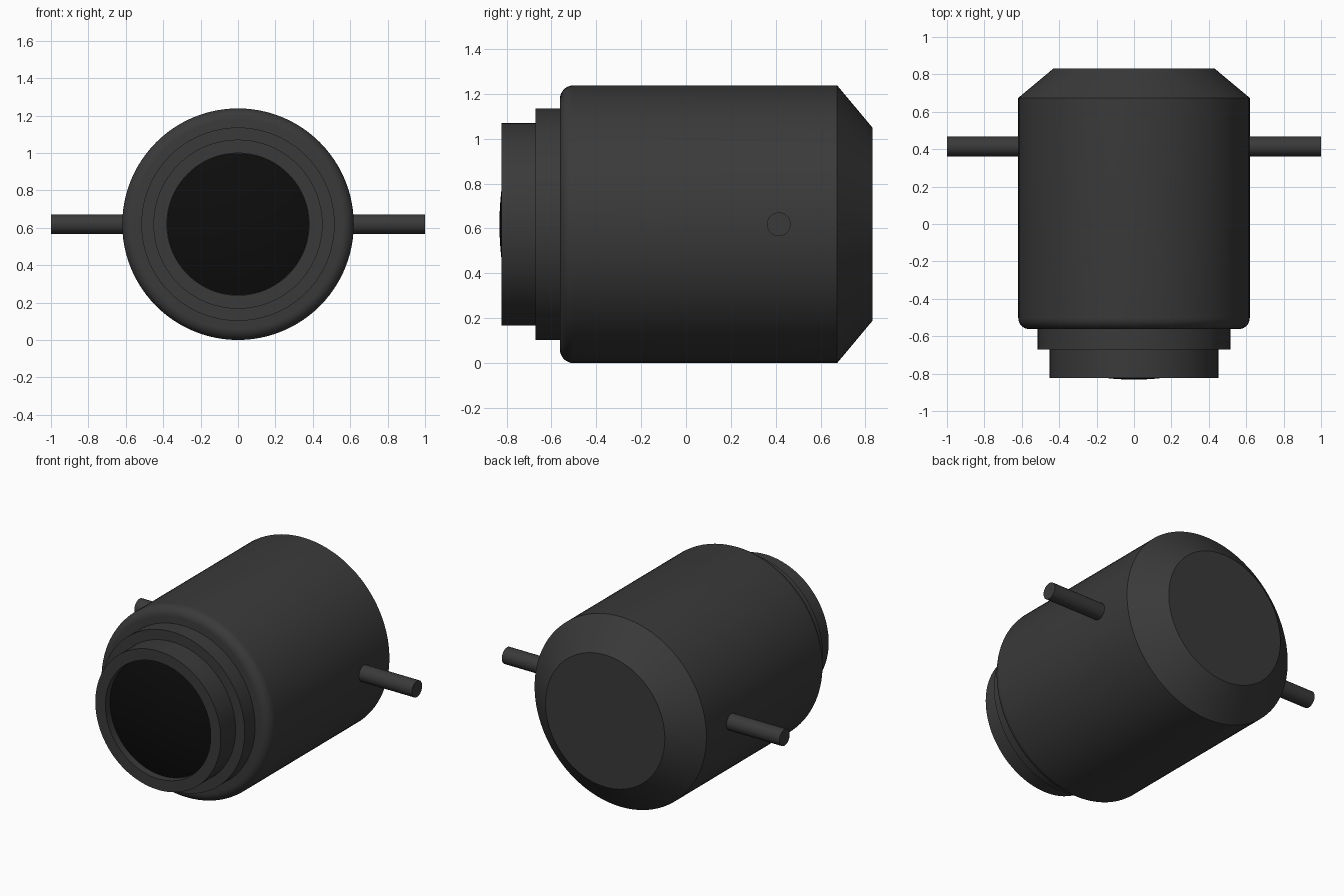
import bpy, bmesh
from math import cos, sin, pi, sqrt, radians
from mathutils import Matrix

if "Cube" in bpy.data.objects:
    bpy.data.objects.remove(bpy.data.objects["Cube"])

R = 0.619      # main body radius, also the axis height
SEG = 96


def material(name, v):
    m = bpy.data.materials.new(name)
    m.diffuse_color = (v, v, v, 1)
    m.use_nodes = True
    m.node_tree.nodes["Principled BSDF"].inputs["Base Color"].default_value = m.diffuse_color
    return m


DARK = material("dark_grey", 0.042)
BLACK = material("black_glass", 0.004)


def finish(bm, name, mat):
    bmesh.ops.remove_doubles(bm, verts=bm.verts, dist=1e-5)
    bmesh.ops.recalc_face_normals(bm, faces=bm.faces)
    me = bpy.data.meshes.new(name)
    bm.to_mesh(me)
    bm.free()
    ob = bpy.data.objects.new(name, me)
    bpy.context.collection.objects.link(ob)
    me.materials.append(mat)
    bpy.ops.object.select_all(action='DESELECT')
    ob.select_set(True)
    bpy.context.view_layer.objects.active = ob
    bpy.ops.object.shade_smooth_by_angle(angle=radians(30))
    return ob


def lathe(name, profile, mat):
    """Spin (radius, y) points around the horizontal y axis at z = R."""
    bm = bmesh.new()
    vs = [bm.verts.new((r, y, R)) for r, y in profile]
    es = [bm.edges.new(p) for p in zip(vs, vs[1:])]
    bmesh.ops.spin(bm, geom=vs + es, cent=(0, 0, R), axis=(0, 1, 0),
                   angle=2 * pi, steps=SEG, use_merge=True)
    return finish(bm, name, mat)


# main body: rounded front edge, chamfered back
f = 0.06
fillet = [(R - f + f * sin(a), -0.562 + f - f * cos(a))
          for a in [i * pi / 16 for i in range(9)]]
lathe("main_body", [(0, -0.562)] + fillet + [(R, 0.674), (0.43, 0.832), (0, 0.832)], DARK)

# stepped front collar and lens ring
lathe("collar", [(0, -0.67), (0.517, -0.67), (0.517, -0.55), (0, -0.55)], DARK)
lathe("lens_ring", [(0.38, -0.76), (0.38, -0.823), (0.452, -0.823), (0.452, -0.66),
                    (0.38, -0.66)], DARK)

# shallow domed lens with black edge
S = 1.3
dome = [(0.379 * i / 10, -0.832 + S - sqrt(S * S - (0.379 * i / 10) ** 2)) for i in range(11)]
lathe("lens", dome + [(0.379, -0.67), (0, -0.67)], BLACK)

# side pivot rod
bm = bmesh.new()
bmesh.ops.create_cone(bm, cap_ends=True, segments=32, radius1=0.053, radius2=0.053, depth=2,
                      matrix=Matrix.Translation((0, 0.414, R)) @ Matrix.Rotation(pi / 2, 4, 'Y'))
finish(bm, "pivot_rod", DARK)
